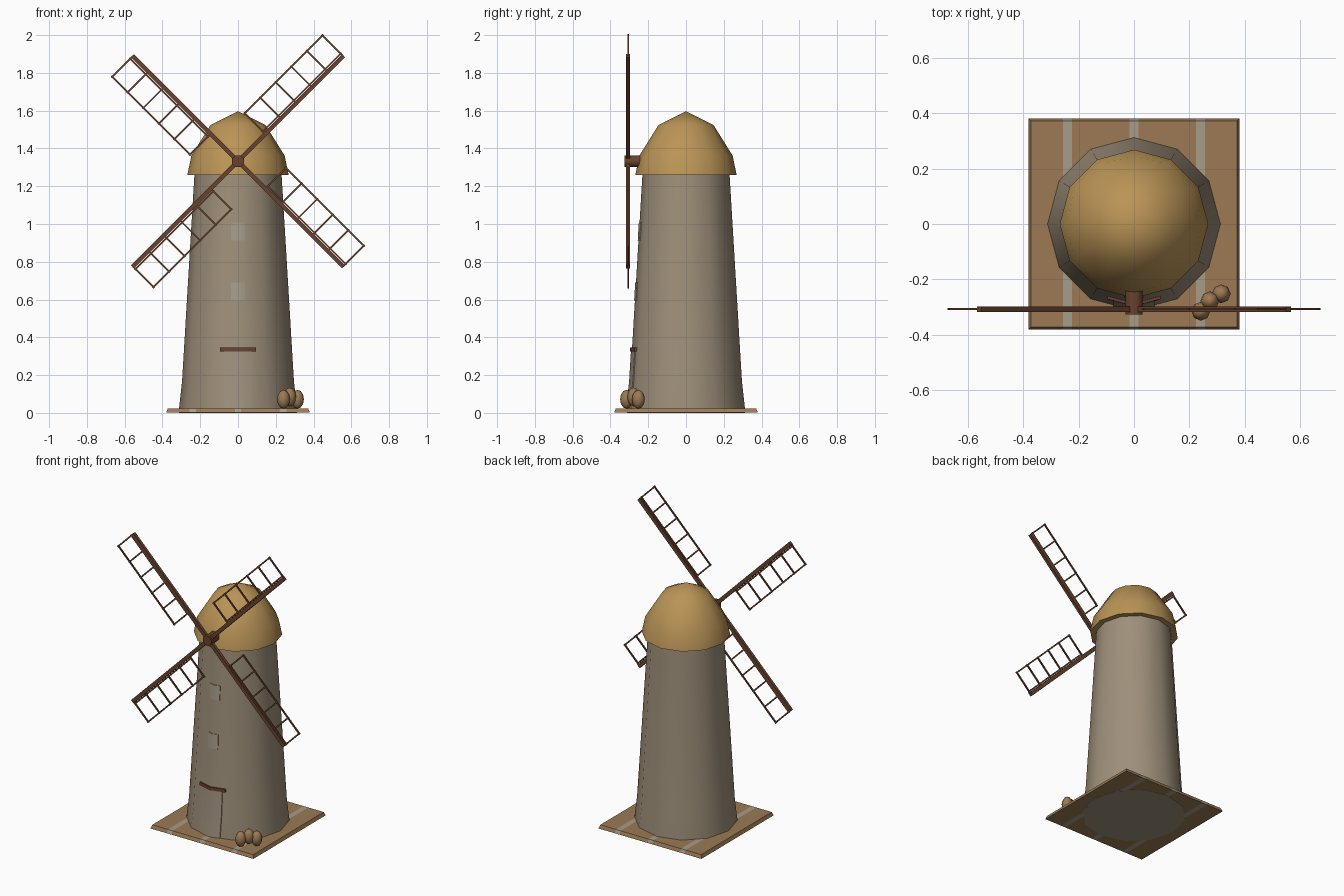
import bpy, bmesh, math
from mathutils import Matrix, Vector

if "Cube" in bpy.data.objects:
    bpy.data.objects.remove(bpy.data.objects["Cube"])


def material(name, r, g, b):
    lin = [((c / 255 + 0.055) / 1.055) ** 2.4 for c in (r, g, b)]
    m = bpy.data.materials.new(name)
    m.diffuse_color = (*lin, 1)
    m.use_nodes = True
    m.node_tree.nodes["Principled BSDF"].inputs["Base Color"].default_value = m.diffuse_color
    return m


STONE = material("stone wall", 158, 143, 122)
PALE = material("pale stone", 166, 156, 138)
DOOR = material("door stone", 160, 146, 127)
THATCH = material("thatch", 186, 148, 86)
EARTH = material("earth", 156, 122, 84)
WOOD = material("dark wood", 104, 66, 46)


def finish(name, bm, mats, smooth=None):
    bmesh.ops.recalc_face_normals(bm, faces=bm.faces)
    me = bpy.data.meshes.new(name)
    bm.to_mesh(me)
    bm.free()
    ob = bpy.data.objects.new(name, me)
    bpy.context.collection.objects.link(ob)
    for m in mats:
        me.materials.append(m)
    if smooth:
        bpy.ops.object.select_all(action='DESELECT')
        ob.select_set(True)
        bpy.context.view_layer.objects.active = ob
        bpy.ops.object.shade_smooth_by_angle(angle=math.radians(smooth))
    return ob


def lathe(name, profile, sides, mat, smooth):
    # Rings of (radius, height), closed with caps or a tip
    bm = bmesh.new()
    rings = []
    for r, z in profile:
        if r == 0:
            rings.append([bm.verts.new((0, 0, z))] * sides)
        else:
            rings.append([bm.verts.new((r * math.cos(i * math.tau / sides),
                                        r * math.sin(i * math.tau / sides), z)) for i in range(sides)])
    for a, b in zip(rings, rings[1:]):
        for i in range(sides):
            j = (i + 1) % sides
            quad = [a[i], a[j], b[j], b[i]]
            bm.faces.new(list(dict.fromkeys(quad)))
    for ring in (rings[0], rings[-1]):
        if ring[0] is not ring[1]:
            bm.faces.new(ring)
    return finish(name, bm, [mat], smooth)


def box(bm, center, size):
    bmesh.ops.create_cube(bm, size=1, matrix=Matrix.Translation(center) @ Matrix.Diagonal((*size, 1)))


# Ground plate with three pale stripes
bm = bmesh.new()
box(bm, (0, 0, 0.0125), (0.76, 0.76, 0.023))
for v in bm.verts:
    if v.co.z > 0.01:
        v.co.x *= 0.978
        v.co.y *= 0.978
for x in (-0.24, 0, 0.24):
    for e in (-0.017, 0.017):
        bmesh.ops.bisect_plane(bm, geom=bm.verts[:] + bm.edges[:] + bm.faces[:],
                               plane_co=(x + e, 0, 0), plane_no=(1, 0, 0))
for f in bm.faces:
    cx = f.calc_center_median().x
    f.material_index = int(min(abs(cx - s) for s in (-0.24, 0, 0.24)) < 0.01)
finish("ground_plate", bm, [EARTH, PALE])

# Tower and cap
TOWER = [(0.313, 0.0), (0.312, 0.024), (0.296, 0.17), (0.229, 1.29)]
lathe("tower", TOWER, 12, STONE, 40)
lathe("cap", [(0.22, 1.262), (0.268, 1.26), (0.247, 1.362), (0.145, 1.525), (0, 1.597)], 12, THATCH, 50)


def radius(z):
    for (r0, z0), (r1, z1) in zip(TOWER, TOWER[1:]):
        if z <= z1:
            return r0 + (r1 - r0) * (z - z0) / (z1 - z0)


def wall_panel(name, heights, half, proud, mat):
    # Plate bent around the front corner of the tower
    bm = bmesh.new()
    xs = (-half, 0, half)
    layers = []
    for off in (proud, -0.012):
        layers.append([[bm.verts.new((x, -radius(z) + abs(x) * math.tan(math.radians(15)) - off, z))
                        for x in xs] for z in heights])
    for g in layers:
        for a, b in zip(g, g[1:]):
            for i in range(2):
                bm.faces.new((a[i], a[i + 1], b[i + 1], b[i]))
    rim = [e for e in bm.edges if e.is_boundary]
    bmesh.ops.bridge_loops(bm, edges=rim)
    return finish(name, bm, [mat], 40)


# Door, lintel and windows
wall_panel("door", (0.02, 0.17, 0.33), 0.074, 0.005, DOOR)
wall_panel("door_lintel", (0.326, 0.345), 0.095, 0.011, WOOD)
wall_panel("lower_window", (0.594, 0.69), 0.036, 0.004, PALE)
wall_panel("upper_window", (0.912, 1.008), 0.036, 0.004, PALE)

# Hub shaft
HUB_Z, SAIL_Y = 1.332, -0.307
bm = bmesh.new()
bmesh.ops.create_cone(bm, cap_ends=True, segments=8, radius1=0.034, radius2=0.034, depth=0.13,
                      matrix=Matrix.Translation((0, -0.261, HUB_Z)) @ Matrix.Rotation(math.pi / 2, 4, 'X')
                      @ Matrix.Rotation(math.pi / 8, 4, 'Z'))
finish("hub", bm, [WOOD], 50)

# Four sails: spar, two rails and six rungs each
R0, R1, W = 0.205, 0.787, 0.155
for k in range(4):
    bm = bmesh.new()
    box(bm, (0.395, 0, 0), (0.79, 0.02, 0.024))
    for p in (0.019, W):
        box(bm, ((R0 + R1) / 2, 0, p), (R1 - R0 + 0.012, 0.008, 0.009))
    for i in range(6):
        box(bm, (R0 + (R1 - R0) * i / 5, 0, W / 2 + 0.003), (0.009, 0.008, W + 0.006))
    bm.transform(Matrix.Translation((0, SAIL_Y, HUB_Z))
                 @ Matrix.Rotation(-math.radians(45 + 90 * k), 4, 'Y'))
    finish("sail_%d" % (k + 1), bm, [WOOD])

# Sacks beside the door
for i, (x, y, z) in enumerate([(0.241, -0.315, 0.072), (0.274, -0.277, 0.084), (0.315, -0.252, 0.072)]):
    bm = bmesh.new()
    bmesh.ops.create_uvsphere(bm, u_segments=8, v_segments=6, radius=1,
                              matrix=Matrix.Translation((x, y, z)) @ Matrix.Diagonal((0.034, 0.034, 0.05, 1)))
    finish("sack_%d" % (i + 1), bm, [EARTH], 60)
